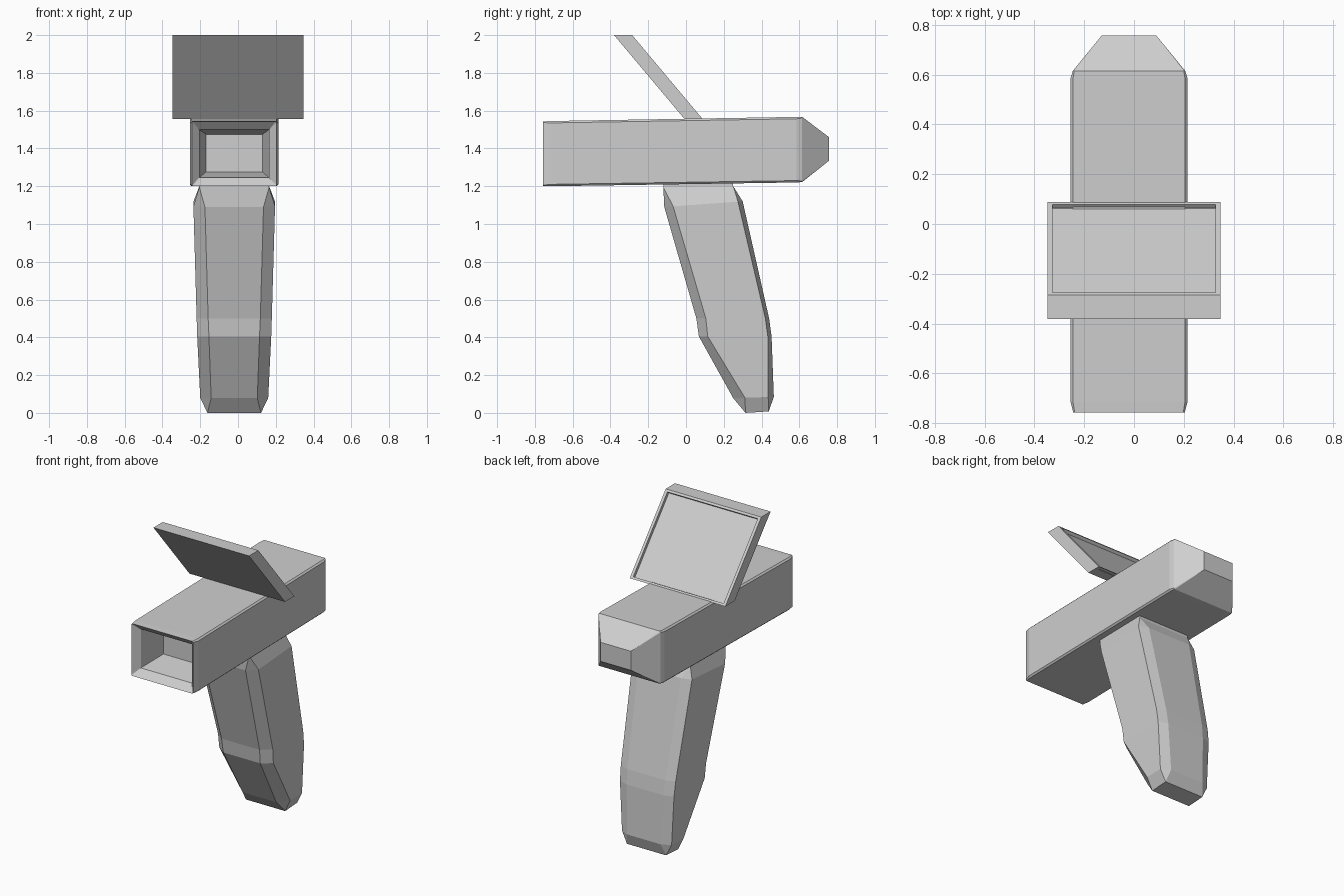
import bpy, bmesh
from mathutils import Vector

if "Cube" in bpy.data.objects:
    bpy.data.objects.remove(bpy.data.objects["Cube"])

grey = bpy.data.materials.new("light_grey")
grey.diffuse_color = (0.62, 0.62, 0.62, 1)
grey.use_nodes = True
grey.node_tree.nodes["Principled BSDF"].inputs["Base Color"].default_value = grey.diffuse_color
CX = -0.02  # body and grip sit slightly off centre


def loft(name, rings):
    """Skin equal-length rings of points, capping both ends."""
    bm = bmesh.new()
    loops = [[bm.verts.new(p) for p in ring] for ring in rings]
    n = len(loops[0])
    for a, b in zip(loops, loops[1:]):
        for i in range(n):
            j = (i + 1) % n
            bm.faces.new((a[i], a[j], b[j], b[i]))
    bm.faces.new(loops[0])
    bm.faces.new(loops[-1])
    bmesh.ops.remove_doubles(bm, verts=bm.verts, dist=0.0005)
    bmesh.ops.recalc_face_normals(bm, faces=bm.faces)
    mesh = bpy.data.meshes.new(name)
    bm.to_mesh(mesh)
    bm.free()
    mesh.materials.append(grey)
    obj = bpy.data.objects.new(name, mesh)
    bpy.context.collection.objects.link(obj)
    return obj


def body_ring(y, w, z0, z1, c=0.0):
    """Upright rectangle at depth y with corners cut by c."""
    pts = [(-w + c, z0), (w - c, z0), (w, z0 + c), (w, z1 - c),
           (w - c, z1), (-w + c, z1), (-w, z1 - c), (-w, z0 + c)]
    return [(CX + x, y, z) for x, z in pts]


def grip_ring(front, back, w, flat, cf, cb):
    """Cross-section between a front and a back (y, z) point, corners cut."""
    f, b = Vector(front), Vector(back)
    d = (b - f).normalized()
    f2, b2 = f + d * cf, b - d * cb
    pts = [(-flat, f), (flat, f), (w, f2), (w, b2),
           (flat, b), (-flat, b), (-w, b2), (-w, f2)]
    return [(CX + x, p.x, p.y) for x, p in pts]


# Barrel: recessed mouth, long box, tapered tail
loft("body", [
    body_ring(-0.53, 0.150, 1.275, 1.475),
    body_ring(-0.715, 0.185, 1.245, 1.50),
    body_ring(-0.757, 0.224, 1.20, 1.543, 0.006),
    body_ring(-0.715, 0.235, 1.20, 1.545, 0.01),
    body_ring(0.585, 0.235, 1.22, 1.567, 0.01),
    body_ring(0.615, 0.226, 1.222, 1.567, 0.006),
    body_ring(0.757, 0.110, 1.335, 1.46),
])

# Handle: chamfered, swept back, closing to plain rectangles at the ends
loft("grip", [
    grip_ring((-0.12, 1.215), (0.25, 1.215), 0.185, 0.185, 0, 0),
    grip_ring((-0.12, 1.195), (0.25, 1.20), 0.185, 0.185, 0, 0),
    grip_ring((-0.115, 1.09), (0.30, 1.12), 0.216, 0.155, 0.047, 0.025),
    grip_ring((0.055, 0.50), (0.44, 0.50), 0.199, 0.138, 0.05, 0.02),
    grip_ring((0.068, 0.405), (0.453, 0.405), 0.196, 0.134, 0.047, 0.02),
    grip_ring((0.25, 0.078), (0.465, 0.085), 0.18, 0.122, 0.062, 0.03),
    grip_ring((0.315, 0.0), (0.438, 0.008), 0.142, 0.142, 0, 0),
])

# Tilted screen: slanted slab with a shallow recess on its upper face
low, high = Vector((0.088, 1.556)), Vector((-0.285, 2.0))
slope = (high - low).normalized()
inward = Vector((-slope.y, slope.x))  # into the slab, away from the viewer


def screen_ring(w, a, b):
    return [(x, p.x, p.y) for x, p in ((-w, a), (w, a), (w, b), (-w, b))]


thick = Vector((-0.096, 0))
lip_low, lip_high = low + slope * 0.015, high - slope * 0.015
sink = inward * 0.02 if inward.x < 0 else inward * -0.02
loft("screen", [
    screen_ring(0.347, low + thick, high + thick),
    screen_ring(0.347, low, high),
    screen_ring(0.328, lip_low, lip_high),
    screen_ring(0.328, lip_low + sink, lip_high + sink),
])
